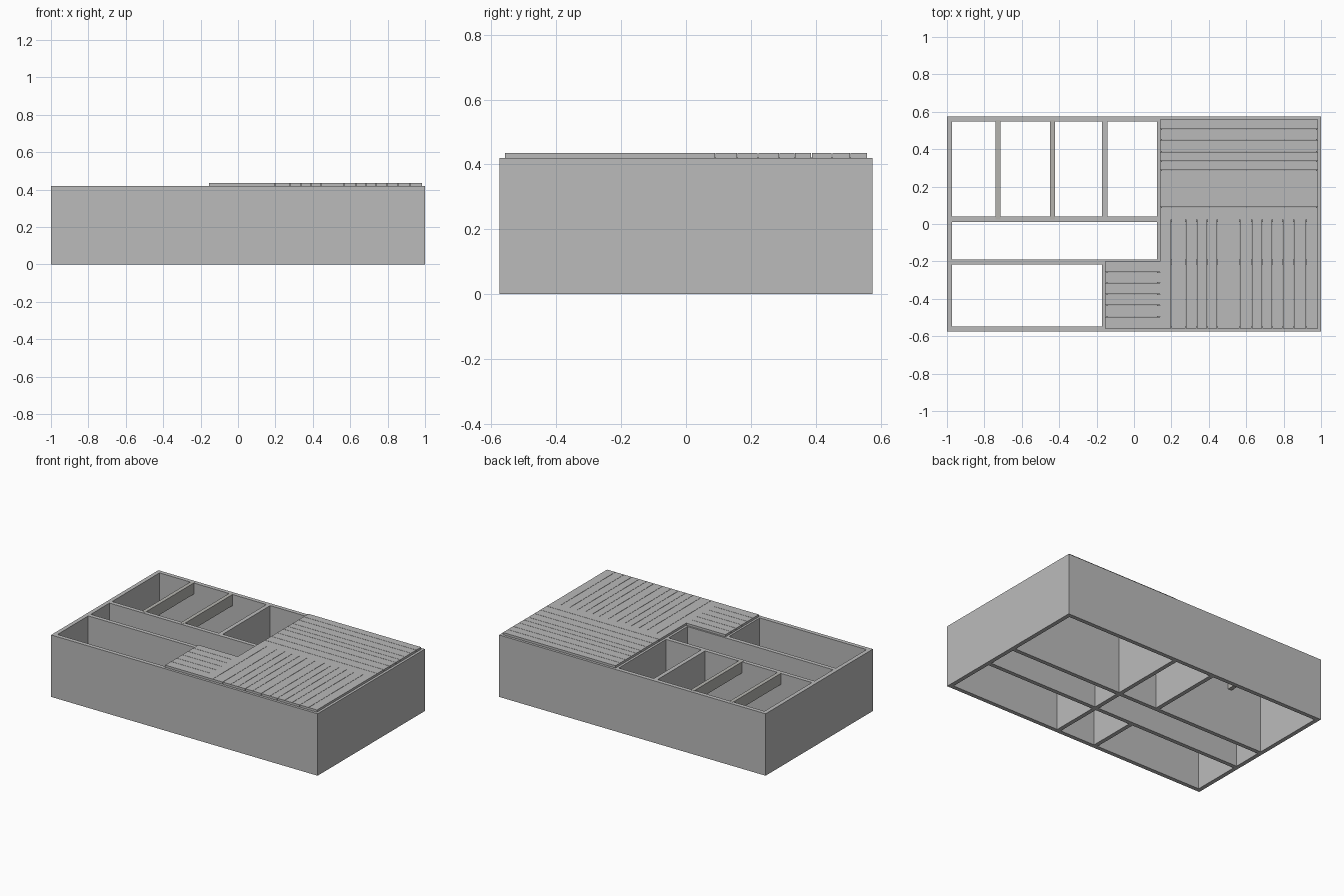
import bpy, bmesh

if "Cube" in bpy.data.objects:
    bpy.data.objects.remove(bpy.data.objects["Cube"])

def material(name, c):
    m = bpy.data.materials.new(name)
    m.diffuse_color = (*c, 1)
    m.use_nodes = True
    m.node_tree.nodes["Principled BSDF"].inputs["Base Color"].default_value = m.diffuse_color
    return m

wall_mat = material("wall_grey", (0.50, 0.50, 0.50))
board_mat = material("board_grey", (0.49, 0.49, 0.49))
beam_mat = material("beam_grey", (0.46, 0.455, 0.43))

def boxes(name, parts, mat):
    """One object from boxes given as (x0, x1, y0, y1, z0, z1)."""
    bm = bmesh.new()
    for x0, x1, y0, y1, z0, z1 in parts:
        for v in bmesh.ops.create_cube(bm, size=1)["verts"]:
            v.co = ((x0 + x1) / 2 + v.co.x * (x1 - x0),
                    (y0 + y1) / 2 + v.co.y * (y1 - y0),
                    (z0 + z1) / 2 + v.co.z * (z1 - z0))
    me = bpy.data.meshes.new(name)
    bm.to_mesh(me)
    bm.free()
    me.materials.append(mat)
    ob = bpy.data.objects.new(name, me)
    bpy.context.collection.objects.link(ob)

H, T, Y = 0.42, 0.028, 0.575

# Outer walls
boxes("outer_walls", [
    (-1, 1, -Y, -Y + T, 0, H), (-1, 1, Y - T, Y, 0, H),
    (-1, -1 + T, -Y + T, Y - T, 0, H), (1 - T, 1, -Y + T, Y - T, 0, H)], wall_mat)

# Two long partitions, then the cross partitions between them
Y1, Y2 = 0.025, -0.203
X1, X2 = 0.136, -0.156
h = T / 2
boxes("long_partitions", [(-1 + T, 1 - T, y - h, y + h, 0, H) for y in (Y1, Y2)], wall_mat)
boxes("cross_partitions", [(x - h, x + h, a, b, 0, H) for x, a, b in (
    (X1, Y1 + h, Y - T), (X1, Y2 + h, Y1 - h), (X1, -Y + T, Y2 - h),
    (X2, Y1 + h, Y - T), (X2, -Y + T, Y2 - h))], wall_mat)

# Ceiling beams over the open back-left room
boxes("ceiling_beams", [(x - 0.013, x + 0.013, Y1, Y - 0.02, 0.345, H + 0.001)
                        for x in (-0.727, -0.436)], beam_mat)

# Floor boards laid over the finished rooms, with narrow gaps
def boards(name, x0, x1, y0, y1, seams, along_x):
    lo, hi = (y0, y1) if along_x else (x0, x1)
    edges = [lo, *seams, hi]
    g = 0.001
    parts = []
    for a, b in zip(edges, edges[1:]):
        a, b = a + g * (a != lo), b - g * (b != hi)
        parts.append((x0, x1, a, b, H, 0.435) if along_x else (a, b, y0, y1, H, 0.435))
    boxes(name, parts, board_mat)

XE, YE = 0.983, 0.558
back = (0.09, 0.158, 0.222, 0.287, 0.335, 0.387, 0.45, 0.506)
side = (0.2, 0.276, 0.335, 0.391, 0.445, 0.5, 0.565, 0.63, 0.685, 0.74, 0.796, 0.855, 0.92)
boards("back_room_boards", 0.138, XE, Y1, YE, back, True)
boards("corridor_boards", 0.138, XE, Y2 + 0.003, Y1, side, False)
boards("front_room_boards", 0.138, XE, -YE, Y2 + 0.003, side, False)
boards("small_room_boards", X2, 0.138, -YE, Y2 + 0.003, (-0.495, -0.435, -0.375, -0.315, -0.257), True)
